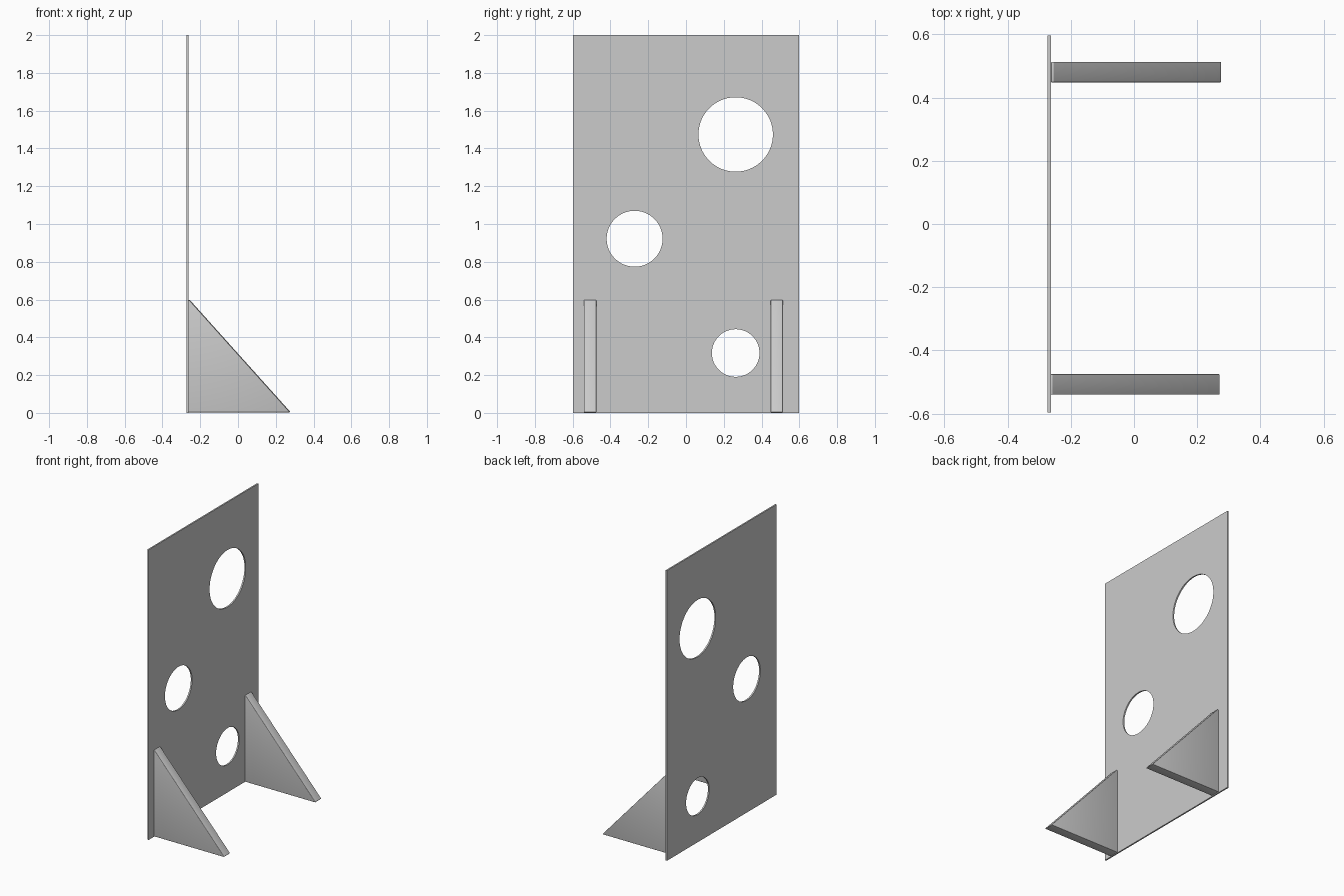
import bpy
import bmesh
from mathutils import Vector

if "Cube" in bpy.data.objects:
    bpy.data.objects.remove(bpy.data.objects["Cube"], do_unlink=True)

# Single plain grey finish
grey = bpy.data.materials.new("light_grey")
grey.use_nodes = True
COLOUR = (0.6, 0.6, 0.6, 1)
grey.diffuse_color = COLOUR
grey.node_tree.nodes["Principled BSDF"].inputs["Base Color"].default_value = COLOUR


def prism(name, outline, y0, y1):
    """Extrude an (x, z) outline from y0 to y1."""
    bm = bmesh.new()
    face = bm.faces.new([bm.verts.new((x, y0, z)) for x, z in outline])
    grown = bmesh.ops.extrude_face_region(bm, geom=[face])["geom"]
    verts = [v for v in grown if isinstance(v, bmesh.types.BMVert)]
    bmesh.ops.translate(bm, verts=verts, vec=Vector((0, y1 - y0, 0)))
    bmesh.ops.recalc_face_normals(bm, faces=bm.faces)
    mesh = bpy.data.meshes.new(name)
    bm.to_mesh(mesh)
    bm.free()
    mesh.materials.append(grey)
    obj = bpy.data.objects.new(name, mesh)
    bpy.context.collection.objects.link(obj)
    return obj


def apply_modifier(obj, modifier):
    bpy.ops.object.select_all(action="DESELECT")
    obj.select_set(True)
    bpy.context.view_layer.objects.active = obj
    bpy.ops.object.modifier_apply(modifier=modifier.name)


# Thin upright board
LEFT, FACE = -0.273, -0.263
board = prism("board", [(LEFT, 0), (FACE, 0), (FACE, 2), (LEFT, 2)], -0.597, 0.597)

# Round holes through the board: y, z, radius
for y, z, radius in [(0.263, 1.474, 0.197), (-0.272, 0.922, 0.148), (0.263, 0.317, 0.126)]:
    bpy.ops.mesh.primitive_cylinder_add(vertices=96, radius=radius, depth=0.2,
                                        location=(LEFT, y, z), rotation=(0, 1.5707963, 0))
    cutter = bpy.context.object
    cutter.name = "hole_cutter"
    cutter.hide_render = True
    cutter.data.materials.append(grey)
    cut = board.modifiers.new("hole", "BOOLEAN")
    cut.operation = "DIFFERENCE"
    cut.solver = "EXACT"
    cut.object = cutter
    apply_modifier(board, cut)
    bpy.data.objects.remove(cutter, do_unlink=True)

# Triangular feet with softened edges
for name, x, y in [("front_foot", -0.266, -0.54), ("back_foot", -0.262, 0.448)]:
    foot = prism(name, [(x, 0.003), (x + 0.537, 0.003), (x + 0.537, 0.008),
                        (x + 0.008, 0.597), (x, 0.597)], y, y + 0.065)
    soften = foot.modifiers.new("soft_edges", "BEVEL")
    soften.width = 0.004
    soften.segments = 3
    apply_modifier(foot, soften)

# Smooth shading inside holes and along the softened edges
for obj in [o for o in bpy.context.scene.objects if o.name in ("board", "front_foot", "back_foot")]:
    bpy.ops.object.select_all(action="DESELECT")
    obj.select_set(True)
    bpy.context.view_layer.objects.active = obj
    bpy.ops.object.shade_smooth_by_angle(angle=0.6)
